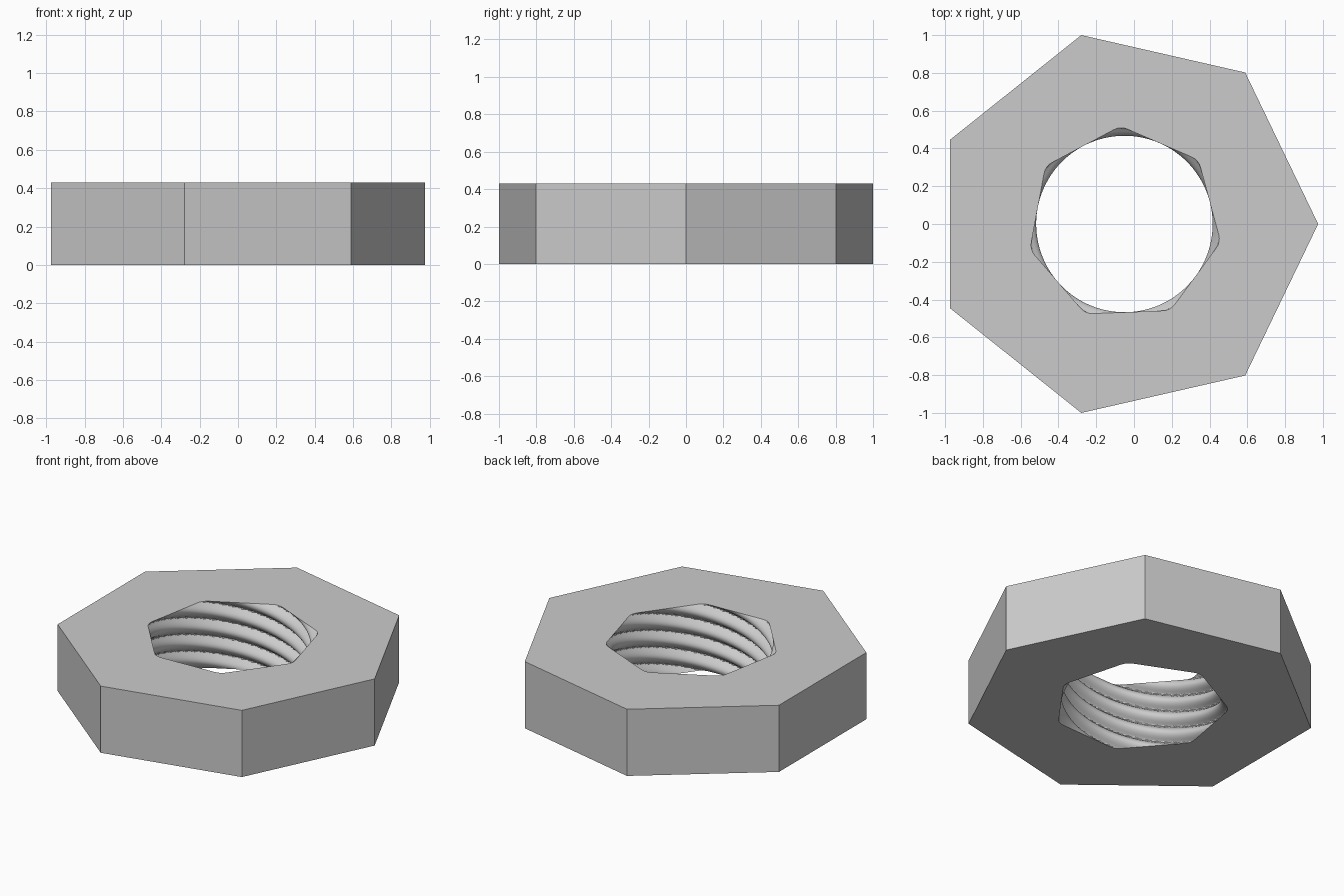
import bpy
import bmesh
from math import pi, sin, cos, atan2, sqrt

cube = bpy.data.objects.get("Cube")
if cube:
    bpy.data.objects.remove(cube, do_unlink=True)

SIDES = 7
STEP = 2 * pi / SIDES
OUTER = 1 / sin(2 * STEP)        # corner radius giving a two unit depth
CENTRE_X = -OUTER * (1 - cos(pi / SIDES)) / 2
HEIGHT = 0.43
BORE, FILLET = 0.467, 0.08       # thread crest radius, groove rounding
TURNS = 4 * STEP                 # twist of the grooves from bottom to top
PHASE = 0.715                    # angle of a groove at the rims
PER, ROWS = 24, 64               # points per side, rows up the thread


def bore_radius(angle):
    """Polar radius of a heptagon with rounded corners."""
    half = STEP / 2
    d = abs((angle + half) % STEP - half)
    c = (BORE - FILLET) / cos(half)
    if d < atan2(FILLET * sin(half), c + FILLET * cos(half)):
        return c * cos(d) + sqrt(FILLET ** 2 - (c * sin(d)) ** 2)
    return BORE / cos(half - d)


bm = bmesh.new()


def point(radius, angle, z):
    return bm.verts.new((CENTRE_X + radius * cos(angle), radius * sin(angle), z))


# Outer corners and twisted bore rings
low, high = [[point(OUTER, k * STEP, z) for k in range(SIDES)] for z in (0, HEIGHT)]
count = SIDES * PER
rings = []
for j in range(ROWS + 1):
    t = j / ROWS
    rings.append([point(bore_radius(i * STEP / PER - PHASE - t * TURNS),
                        i * STEP / PER, t * HEIGHT) for i in range(count)])

# Threaded bore wall
for a, b in zip(rings, rings[1:]):
    for i in range(count):
        n = (i + 1) % count
        bm.faces.new((a[i], b[i], b[n], a[n]))

# Flat outer sides and the two end faces
for k in range(SIDES):
    n = (k + 1) % SIDES
    bm.faces.new((low[k], low[n], high[n], high[k]))
    rim = [(k * PER + i) % count for i in range(PER + 1)]
    bm.faces.new([high[k], high[n]] + [rings[-1][i] for i in reversed(rim)])
    bm.faces.new([low[n], low[k]] + [rings[0][i] for i in rim])

mesh = bpy.data.meshes.new("threaded_nut")
bm.to_mesh(mesh)
bm.free()
nut = bpy.data.objects.new("threaded_nut", mesh)
bpy.context.collection.objects.link(nut)

# Plain grey material
colour = (0.6, 0.6, 0.6, 1)
grey = bpy.data.materials.new("plain_grey")
grey.use_nodes = True
grey.diffuse_color = colour
for node in grey.node_tree.nodes:
    if node.type == "BSDF_PRINCIPLED":
        node.inputs["Base Color"].default_value = colour
mesh.materials.append(grey)

# Smooth thread, crisp outer edges
bpy.ops.object.select_all(action="DESELECT")
nut.select_set(True)
bpy.context.view_layer.objects.active = nut
bpy.ops.object.shade_smooth_by_angle(angle=pi / 6)
